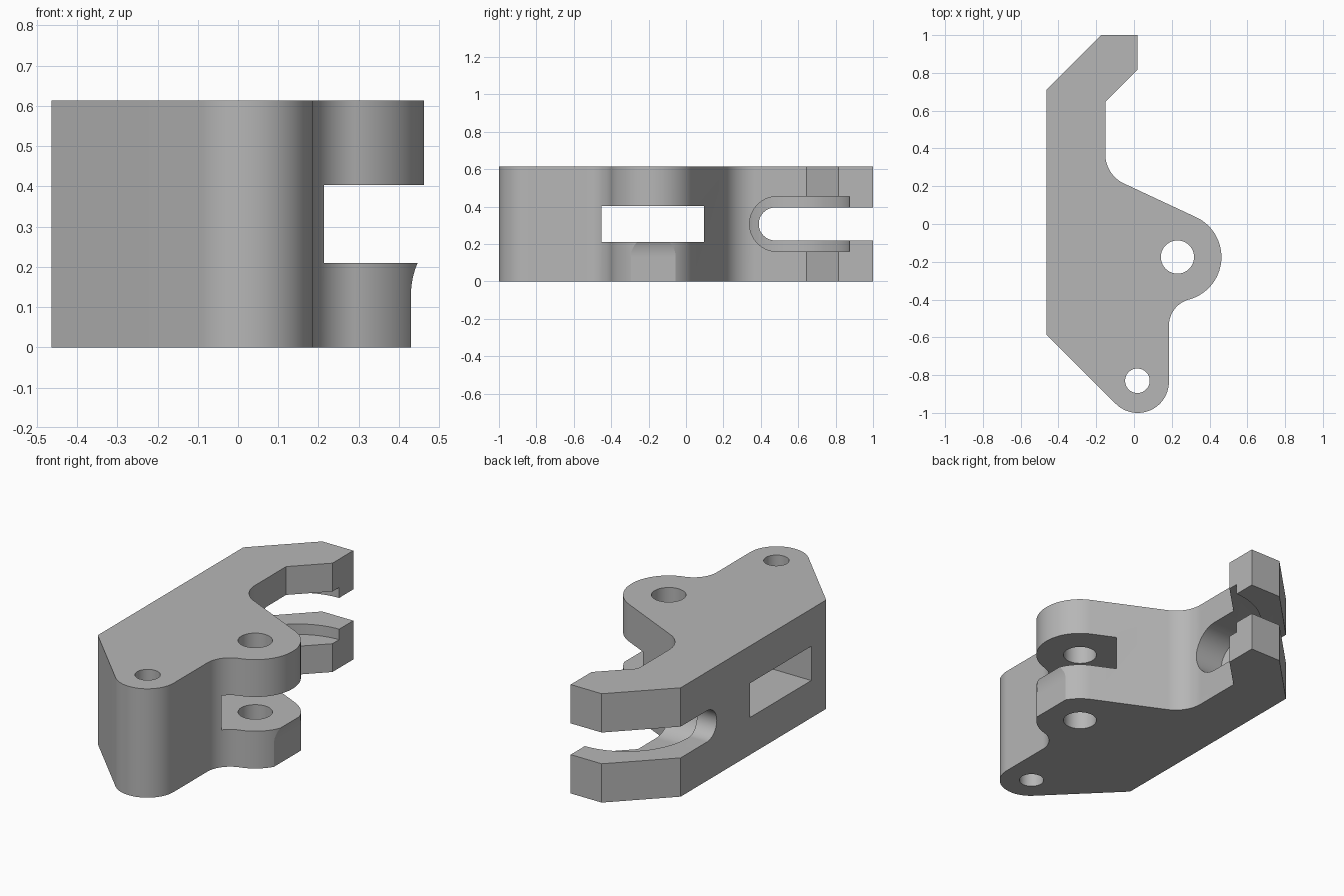
import bpy
import bmesh
from math import cos, sin, radians

cube = bpy.data.objects.get("Cube")
if cube:
    bpy.data.objects.remove(cube, do_unlink=True)

HEIGHT = 0.613
MID = HEIGHT / 2

grey = bpy.data.materials.new("plain grey")
grey.use_nodes = True
colour = (0.47, 0.47, 0.47, 1)
grey.diffuse_color = colour
grey.node_tree.nodes["Principled BSDF"].inputs["Base Color"].default_value = colour


def arc(cx, cy, r, start, end, steps=20):
    """Points along an arc, angles in degrees."""
    angles = [radians(start + (end - start) * i / steps) for i in range(steps + 1)]
    return [(cx + r * cos(a), cy + r * sin(a)) for a in angles]


def prism(name, outline, axis, low, high):
    """Extrude a closed outline along the x, y or z axis."""
    place = {"x": lambda a, b, h: (h, a, b),
             "y": lambda a, b, h: (a, h, b),
             "z": lambda a, b, h: (a, b, h)}[axis]
    bm = bmesh.new()
    ends = [[bm.verts.new(place(a, b, h)) for a, b in outline] for h in (low, high)]
    bm.faces.new(ends[0])
    bm.faces.new(ends[1])
    n = len(outline)
    for i in range(n):
        j = (i + 1) % n
        bm.faces.new((ends[0][i], ends[0][j], ends[1][j], ends[1][i]))
    bmesh.ops.recalc_face_normals(bm, faces=bm.faces)
    mesh = bpy.data.meshes.new(name)
    bm.to_mesh(mesh)
    bm.free()
    mesh.materials.append(grey)
    obj = bpy.data.objects.new(name, mesh)
    bpy.context.collection.objects.link(obj)
    return obj


def combine(target, tool, operation="DIFFERENCE"):
    """Apply a boolean and discard the tool."""
    mod = target.modifiers.new("cut", "BOOLEAN")
    mod.operation = operation
    mod.solver = "EXACT"
    mod.object = tool
    bpy.context.view_layer.objects.active = target
    bpy.ops.object.modifier_apply(modifier=mod.name)
    bpy.data.objects.remove(tool, do_unlink=True)


def slot_outline(y, r, end):
    """Rounded slot in the y-z plane, open toward the back."""
    return arc(y, MID, r, 90, 270, 32) + [(end, MID - r), (end, MID + r)]


# Bracket body: hook, pivot lobe, lower lobe and straight spine
outline = [(-0.464, 0.71), (-0.175, 1), (0.018, 1), (0.018, 0.815), (-0.152, 0.645)]
outline += arc(0.02, 0.37, 0.172, 180, 244)
outline += arc(0.23, -0.175, 0.233, 64, -75, 40)
outline += arc(0.328, -0.538, 0.143, 105, 180)
outline += arc(0.02, -0.835, 0.165, 0, -135, 32)
outline += [(-0.464, -0.585)]
bracket = prism("bracket_body", outline, "z", 0, HEIGHT)

# Pin holes
for x, y, r in ((0.23, -0.175, 0.088), (0.018, -0.83, 0.065)):
    hole = prism("pin_hole", arc(x, y, r, 0, 351, 39), "z", -0.1, 0.8)
    combine(bracket, hole)

# Rectangular window through the spine and pivot lobe
window = [(-0.452, 0.21), (0.095, 0.21), (0.095, 0.403), (-0.452, 0.403)]
combine(bracket, prism("window", window, "x", -1, 1))

# Flat with a flared top on the end of the lower lobe
flat = [(0.6, -0.1), (0.43, -0.1)] + arc(0.63, 0.13, 0.2, 180, 143, 12) + [(0.6, 0.25)]
combine(bracket, prism("lobe_flat", flat, "y", -0.5, 0.15))

# Open slot through the hook
combine(bracket, prism("hook_slot", slot_outline(0.477, 0.088, 1.2), "x", -1, 1))

# Round-backed recess around the slot
recess = prism("hook_recess", slot_outline(0.487, 0.147, 1.0), "x", -0.5, 0.5)
disc = prism("recess_disc", arc(0.03, 0.49, 0.385, 0, 355, 71), "z", 0.05, 0.56)
combine(recess, disc, "INTERSECT")
combine(bracket, recess)

# Smooth curved walls, keep machined edges crisp
bpy.ops.object.select_all(action="DESELECT")
bracket.select_set(True)
bpy.context.view_layer.objects.active = bracket
bpy.ops.object.shade_smooth_by_angle(angle=radians(25))
